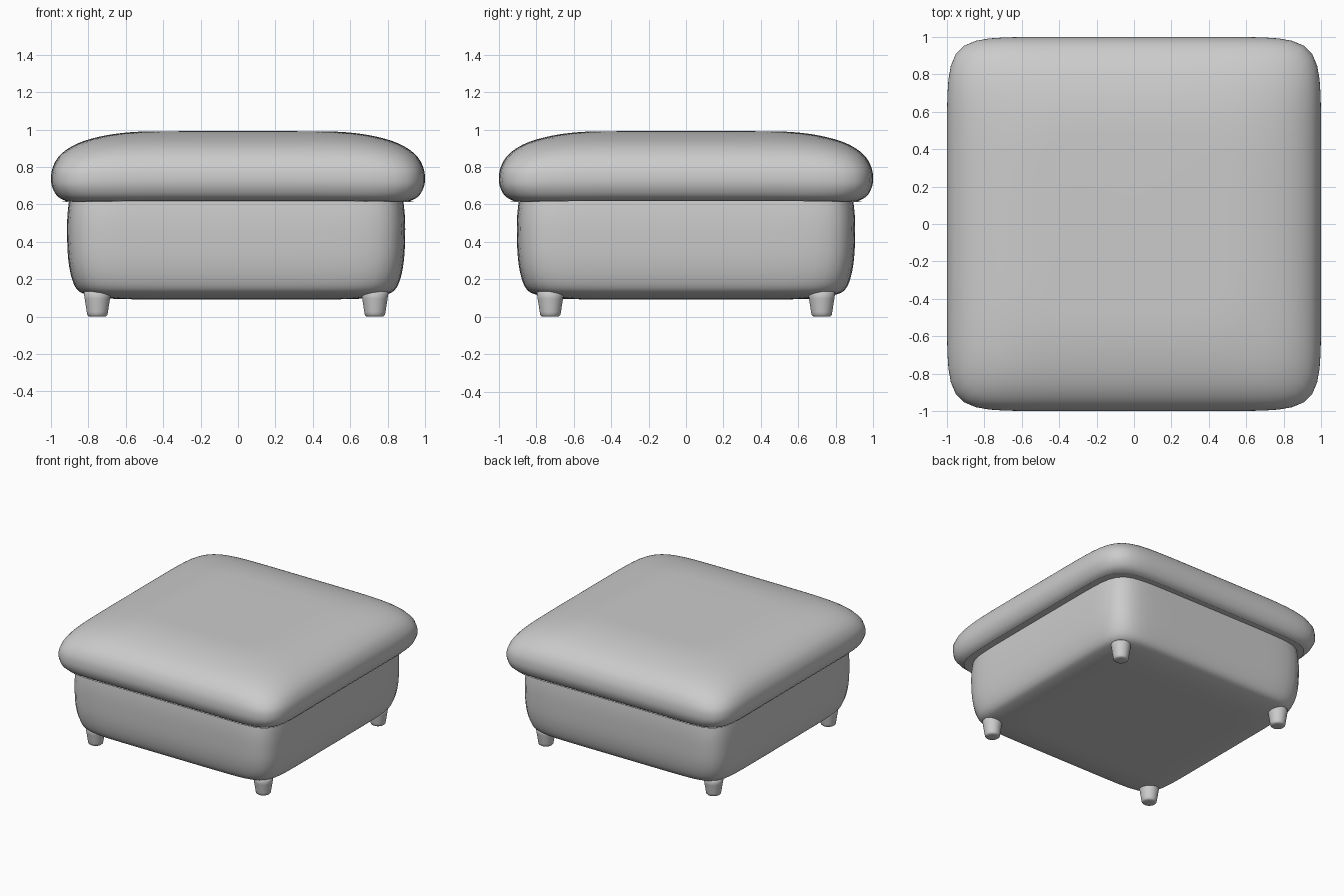
import bpy, bmesh, math
from mathutils import Vector

if "Cube" in bpy.data.objects:
    bpy.data.objects.remove(bpy.data.objects["Cube"])


def smooth_profile(pts, steps=4):
    """Catmull-Rom curve through (half width, height, squareness) points."""
    p = [Vector(q) for q in pts]
    p = [p[0]] + p + [p[-1]]
    out = []
    for a, b, c, d in zip(p, p[1:], p[2:], p[3:]):
        for i in range(steps):
            t = i / steps
            out.append(0.5 * (2 * b + (c - a) * t + (2 * a - 5 * b + 4 * c - d) * t * t
                              + (3 * b - a - 3 * c + d) * t ** 3))
    return out + [p[-1]]


def loft(name, profile, segs, center=(0, 0), droop=0.0):
    """Stack superellipse rings along a profile; droop lowers the corners."""
    bm = bmesh.new()
    rings = []
    for w, z, n in profile:
        ring = []
        for i in range(segs):
            a = 2 * math.pi * (i + 0.5) / segs
            c, s = math.cos(a), math.sin(a)
            r = w / (abs(c) ** n + abs(s) ** n) ** (1 / n)
            x, y = r * c, r * s
            ring.append(bm.verts.new((center[0] + x, center[1] + y,
                                      z - droop * (x * y) ** 4)))
        rings.append(ring)
    for lo, hi in zip(rings, rings[1:]):
        for i in range(segs):
            j = (i + 1) % segs
            bm.faces.new((lo[i], lo[j], hi[j], hi[i]))
    bm.faces.new(rings[0][::-1])
    bm.faces.new(rings[-1])
    mesh = bpy.data.meshes.new(name)
    bm.to_mesh(mesh)
    bm.free()
    obj = bpy.data.objects.new(name, mesh)
    bpy.context.collection.objects.link(obj)
    for o in bpy.context.selected_objects:
        o.select_set(False)
    obj.select_set(True)
    bpy.context.view_layer.objects.active = obj
    bpy.ops.object.shade_smooth_by_angle(angle=math.radians(50))
    return obj


# Padded cushion overhanging the base
cushion = [(0.03, 0.625, 8), (0.86, 0.62, 10), (0.92, 0.622, 10), (0.965, 0.645, 10),
           (0.992, 0.69, 10), (1.0, 0.74, 10), (0.99, 0.80, 10), (0.955, 0.86, 9),
           (0.89, 0.91, 8), (0.80, 0.947, 7), (0.68, 0.974, 6), (0.55, 0.988, 6),
           (0.40, 0.991, 5), (0.03, 0.992, 4)]
loft("cushion", smooth_profile(cushion), 128, droop=0.018)

# Upholstered base with a softly rounded underside
base = [(0.03, 0.092, 6), (0.55, 0.093, 8), (0.70, 0.10, 9), (0.80, 0.118, 10),
        (0.85, 0.145, 10), (0.88, 0.21, 10), (0.898, 0.31, 10), (0.904, 0.44, 10),
        (0.902, 0.54, 10), (0.892, 0.635, 10)]
loft("base", smooth_profile(base), 128, center=(-0.01, 0), droop=-0.012)

# Four tapered feet
foot = [(0.03, 0.004, 2), (0.047, 0.006, 2), (0.054, 0.013, 2), (0.057, 0.03, 2),
        (0.068, 0.10, 2), (0.073, 0.132, 2), (0.066, 0.14, 2), (0.04, 0.142, 2)]
for x, side in ((-0.752, "left"), (0.732, "right")):
    for y, end in ((-0.725, "front"), (0.725, "back")):
        loft(f"{end}_{side}_foot", [(w, z - 0.004, n) for w, z, n in foot], 32, (x, y))
